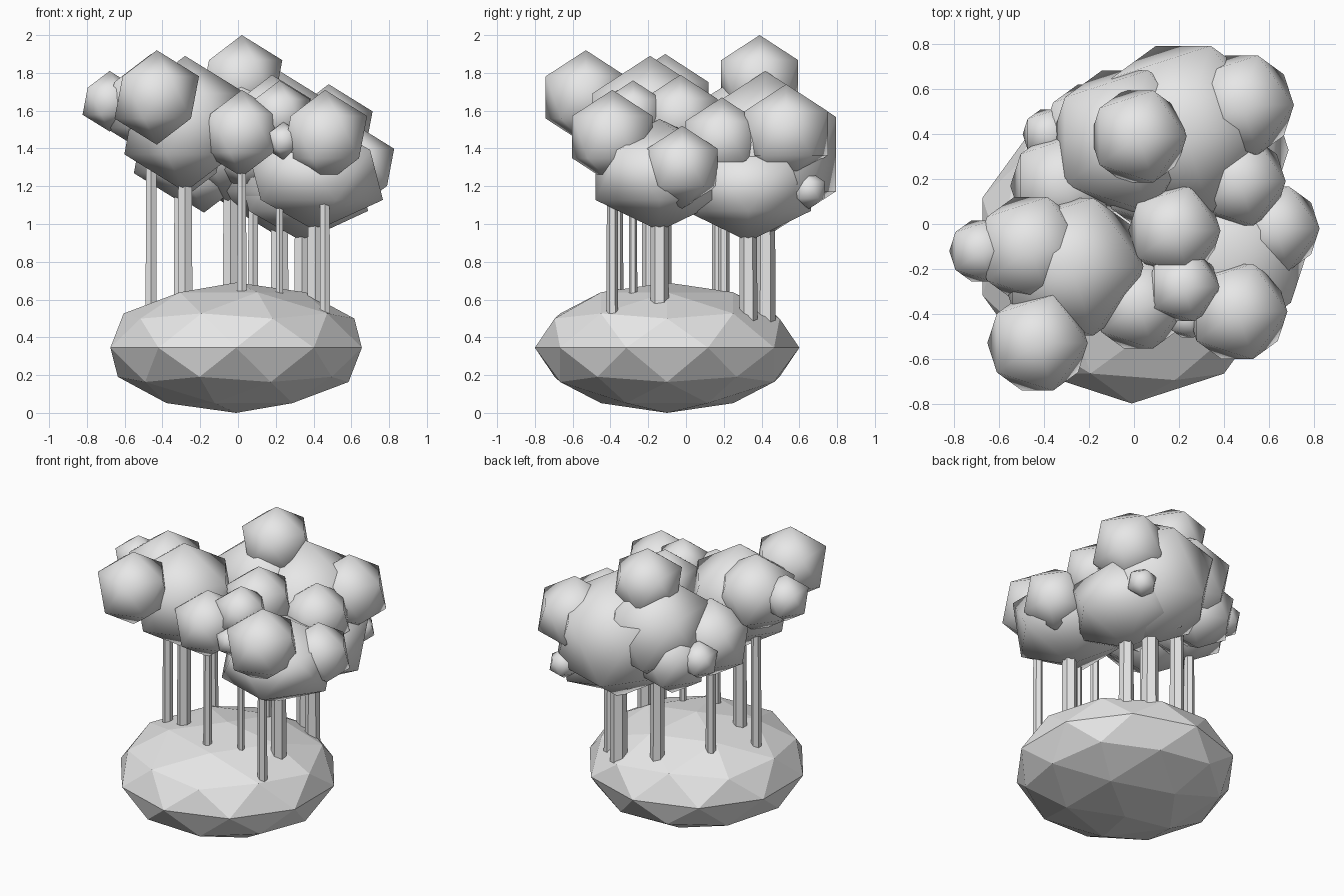
import bpy
from math import pi

cube = bpy.data.objects.get("Cube")
if cube:
    bpy.data.objects.remove(cube)

# One pale grey colour for every part
colour = (0.8, 0.8, 0.8, 1)
grey = bpy.data.materials.new("pale_grey")
grey.use_nodes = True
grey.diffuse_color = colour
grey.node_tree.nodes["Principled BSDF"].inputs["Base Color"].default_value = colour

GROUND_LOW = 0.45
TRUNK_RATIO = 0.125


def finish(name):
    """Name and colour the newest object."""
    part = bpy.context.object
    part.name = name
    part.data.materials.append(grey)
    return part


def leaf_ball(name, x, y, z, size, squash=1, turn=0):
    """Coarse ball of leaves with smooth shading."""
    bpy.ops.mesh.primitive_ico_sphere_add(
        subdivisions=1, radius=size, location=(x, y, z), rotation=(0, 0, turn))
    finish(name).scale.z = squash
    bpy.ops.object.shade_smooth()


def tree(name, x, y, z, size, **shape):
    """Leaf ball on a six-sided trunk whose thickness follows the crown."""
    leaf_ball(name + "_crown", x, y, z, size, **shape)
    thickness = size * TRUNK_RATIO
    bpy.ops.mesh.primitive_cone_add(
        vertices=6,
        radius1=thickness,
        radius2=thickness * 0.9,
        depth=z - GROUND_LOW,
        location=(x, y, (z + GROUND_LOW) / 2),
    )
    finish(name + "_trunk")
    bpy.ops.object.shade_flat()


# Faceted boulder that carries the grove
bpy.ops.mesh.primitive_ico_sphere_add(subdivisions=2, radius=0.7, location=(-0.01, -0.1, 0.345))
boulder = finish("ground_boulder")
boulder.scale.z = 0.345 / 0.7
bpy.ops.object.shade_flat()

# Large trees
tree("left_front_tree", x=-0.28, y=-0.19, z=1.53, size=0.36)
tree("broad_right_front_tree", x=0.41, y=-0.14, z=1.26, size=0.4, squash=0.74, turn=pi)
tree("broad_back_tree", x=0.22, y=0.42, z=1.37, size=0.44)
tree("low_back_right_tree", x=0.34, y=0.33, z=1.2, size=0.39, squash=0.75, turn=pi)
tree("middle_back_tree", x=-0.04, y=0.37, z=1.47, size=0.37)
tree("back_left_tree", x=-0.31, y=0.17, z=1.39, size=0.27)

# Slender trees
tree("tall_left_tree", x=-0.46, y=-0.11, z=1.63, size=0.27)
tree("slender_right_front_tree", x=0.46, y=-0.39, z=1.46, size=0.25)
tree("slender_centre_front_tree", x=0.02, y=-0.36, z=1.48, size=0.23)
tree("slender_centre_tree", x=0.22, y=-0.28, z=1.58, size=0.18)
tree("slender_inner_tree", x=0.08, y=0.2, z=1.4, size=0.25)

# Leaf clumps resting on the crowns
leaf_ball("left_front_clump", x=-0.43, y=-0.53, z=1.67, size=0.25)
leaf_ball("left_outer_clump", x=-0.68, y=-0.12, z=1.65, size=0.16)
leaf_ball("highest_clump", x=0.02, y=0.39, z=1.76, size=0.24)
leaf_ball("right_back_clump", x=0.48, y=0.53, z=1.48, size=0.26)
leaf_ball("right_middle_clump", x=0.47, y=0.19, z=1.44, size=0.23)
leaf_ball("right_outer_clump", x=0.63, y=-0.02, z=1.3, size=0.22)
leaf_ball("upper_centre_clump", x=0.18, y=-0.03, z=1.56, size=0.23)
leaf_ball("small_front_clump", x=0.24, y=-0.42, z=1.44, size=0.1)
leaf_ball("small_back_right_clump", x=0.48, y=0.65, z=1.18, size=0.1)
leaf_ball("small_back_left_clump", x=-0.38, y=0.4, z=1.34, size=0.13)
leaf_ball("back_left_clump", x=-0.18, y=0.41, z=1.31, size=0.25)
